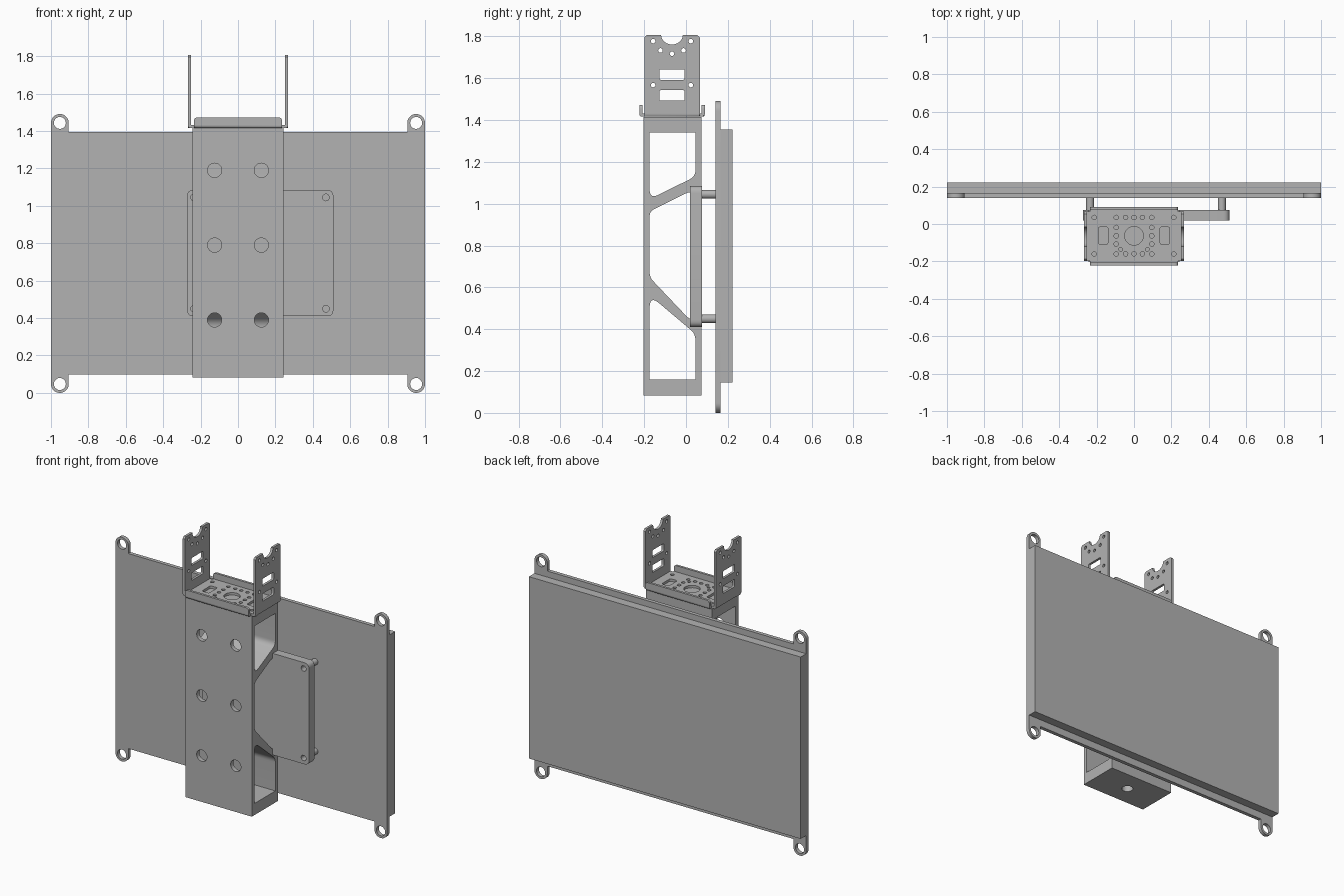
import bpy, bmesh, math
from mathutils import Matrix, Vector

cube = bpy.data.objects.get("Cube")
if cube:
    bpy.data.objects.remove(cube, do_unlink=True)

grey = bpy.data.materials.new("plain_grey")
grey.use_nodes = True
COLOUR = (0.45, 0.45, 0.45, 1)
grey.diffuse_color = COLOUR
grey.node_tree.nodes["Principled BSDF"].inputs["Base Color"].default_value = COLOUR

# Where the outline's u, v and depth directions point
AXES = {
    "x": Matrix(((0, 0, 1), (1, 0, 0), (0, 1, 0))),
    "y": Matrix(((1, 0, 0), (0, 0, 1), (0, 1, 0))),
    "z": Matrix.Identity(3),
}


def circle(u, v, r, n=24):
    return [(u + r * math.cos(math.tau * i / n), v + r * math.sin(math.tau * i / n)) for i in range(n)]


def rounded(corners, steps=6):
    """Polygon of (u, v, cut) corners, each softened over the length cut."""
    out = []
    for i, (u, v, cut) in enumerate(corners):
        p = Vector((u, v))
        if not cut:
            out.append(p)
            continue
        a = p + (Vector(corners[i - 1][:2]) - p).normalized() * cut
        b = p + (Vector(corners[(i + 1) % len(corners)][:2]) - p).normalized() * cut
        for k in range(steps + 1):
            t = k / steps
            out.append(a * (1 - t) ** 2 + p * 2 * t * (1 - t) + b * t ** 2)
    return out


def rect(u0, u1, v0, v1, cut=0):
    return rounded([(u0, v0, cut), (u1, v0, cut), (u1, v1, cut), (u0, v1, cut)])


def extrude(name, outlines, axis, lo, hi):
    """Solid from an outer outline and hole outlines, from lo to hi along axis."""
    curve = bpy.data.curves.new(name, "CURVE")
    curve.dimensions = "2D"
    curve.fill_mode = "BOTH"
    curve.extrude = (hi - lo) / 2
    for pts in outlines:
        spline = curve.splines.new("POLY")
        spline.points.add(len(pts) - 1)
        for sp, p in zip(spline.points, pts):
            sp.co = (p[0], p[1], 0, 1)
        spline.use_cyclic_u = True
    temp = bpy.data.objects.new(name, curve)
    bpy.context.collection.objects.link(temp)
    graph = bpy.context.evaluated_depsgraph_get()
    mesh = bpy.data.meshes.new_from_object(temp.evaluated_get(graph))
    bpy.data.objects.remove(temp, do_unlink=True)
    bm = bmesh.new()
    bm.from_mesh(mesh)
    for v in bm.verts:
        v.co = AXES[axis] @ Vector((v.co.x, v.co.y, v.co.z + (lo + hi) / 2))
    bmesh.ops.remove_doubles(bm, verts=bm.verts, dist=1e-5)
    bmesh.ops.recalc_face_normals(bm, faces=bm.faces)
    bm.to_mesh(mesh)
    bm.free()
    mesh.materials.clear()
    mesh.materials.append(grey)
    obj = bpy.data.objects.new(name, mesh)
    bpy.context.collection.objects.link(obj)
    return obj


def cut(obj, cutters):
    for c in cutters:
        mod = obj.modifiers.new("hole", "BOOLEAN")
        mod.operation = "DIFFERENCE"
        mod.solver = "EXACT"
        mod.object = c
    graph = bpy.context.evaluated_depsgraph_get()
    mesh = bpy.data.meshes.new_from_object(obj.evaluated_get(graph))
    obj.modifiers.clear()
    obj.data = mesh
    for c in cutters:
        bpy.data.objects.remove(c, do_unlink=True)


# Display panel: thin board with four eyelet tabs, thicker screen behind
TAB_X, TAB_R, LOW, HIGH, MID = 0.9525, 0.0475, 0.098, 1.395, 0.7455


def tab(side, end):
    cz = MID + end * (MID - TAB_R)
    root = HIGH if end > 0 else LOW
    pts = [(side * (TAB_X - TAB_R), root)]
    for i in range(17):
        a = math.pi * (1 - i / 16)
        pts.append((side * (TAB_X + TAB_R * math.cos(a)), cz + end * TAB_R * math.sin(a)))
    return pts


board = tab(1, 1) + tab(1, -1)[::-1] + tab(-1, -1) + tab(-1, 1)[::-1]
eyelets = [circle(s * TAB_X, MID + e * (MID - TAB_R), 0.032) for s in (1, -1) for e in (1, -1)]
extrude("panel_board", [board] + eyelets, "y", 0.14, 0.165)
extrude("panel_screen", [rect(-1, 1, 0.146, 1.355)], "y", 0.165, 0.223)

# Column: hollow box with two slanted braces, open at both sides
F, B = -0.174, 0.045
windows = [
    rounded([(F, 1.34, 0), (B, 1.34, 0), (B, 1.13, 0.03), (F, 1.022, 0.045)]),
    rounded([(F, 0.963, 0.025), (B, 1.073, 0.06), (B, 0.417, 0.07), (F, 0.648, 0.025)]),
    rounded([(F, 0.16, 0), (B, 0.16, 0), (B, 0.378, 0.03), (F, 0.563, 0.06)]),
]
column = extrude("column", [rect(-0.202, 0.074, 0.083, 1.415)] + windows, "x", -0.243, 0.243)
cutters = [extrude("hole_cutter", [circle(x, z, 0.038)], "y", -0.3, -0.15)
           for x in (-0.125, 0.125) for z in (0.39, 0.79, 1.19)]
cutters.append(extrude("hole_cutter", [circle(0, -0.065, 0.035)], "z", 0, 0.13))
cut(column, cutters)

# Mounting plate with four standoffs reaching the panel
spots = [(x, z) for x in (-0.235, 0.47) for z in (0.45, 1.045)]
extrude("mounting_plate", [rect(-0.272, 0.51, 0.41, 1.085, 0.035)]
        + [circle(x, z, 0.018, 16) for x, z in spots], "y", 0.018, 0.076)
for x, z in spots:
    extrude("standoff", [circle(x, z, 0.021)], "y", 0.076, 0.14)

# Top bracket base: cross-shaped sheet with a ring of screw holes and two slots
W, N, Y0, Y1 = 0.268, 0.235, -0.199, 0.066
base = [(-W, Y0), (-N, Y0), (-N, -0.223), (N, -0.223), (N, Y0), (W, Y0),
        (W, Y1), (N, Y1), (N, 0.09), (-N, 0.09), (-N, Y1), (-W, Y1)]
holes = [circle(0, -0.063, 0.05)]
for y in (-0.16, 0.035):
    holes += [circle(x, y, 0.012, 12) for x in (-0.213, -0.095, -0.045, 0, 0.045, 0.095, 0.213)]
for s in (-1, 1):
    holes += [circle(s * 0.095, y, 0.012, 12) for y in (-0.108, -0.063, -0.018)]
    holes.append(circle(s * 0.072, -0.136, 0.01, 12))
    holes.append(rect(s * 0.165 - 0.026, s * 0.165 + 0.026, -0.108, -0.016, 0.012))
sheet = extrude("bracket_base", [base] + holes, "z", 1.416, 1.432)

# Soften the folds under the arms and flanges
bm = bmesh.new()
bm.from_mesh(sheet.data)
folds = []
for e in bm.edges:
    a, b = (v.co for v in e.verts)
    at_arm = abs(a.x) > W - 0.001 and abs(a.x - b.x) < 0.001
    at_flange = (a.y < -0.222 or a.y > 0.089) and abs(a.y - b.y) < 0.001
    if max(a.z, b.z) < 1.417 and (at_arm or at_flange):
        folds.append(e)
bmesh.ops.bevel(bm, geom=folds, offset=0.011, segments=3, profile=0.5, affect="EDGES")
bm.to_mesh(sheet.data)
bm.free()

# Low front and back flanges
flange = [rounded([(-N, 1.432, 0), (N, 1.432, 0), (N, 1.473, 0.02), (-N, 1.473, 0.02)])]
extrude("front_flange", flange, "y", -0.223, -0.207)
extrude("back_flange", flange, "y", 0.074, 0.09)

# Two upright arms: notched top, screw holes and two slots
C, TOP = -0.067, 1.807
notch = [(C + 0.052 * math.cos(a), TOP + 0.046 * math.sin(a))
         for a in (-math.pi * i / 12 for i in range(13))]
arm = [(Y0, 1.432), (Y1, 1.432), (Y1, TOP - 0.012), (Y1 - 0.012, TOP)]
arm += notch + [(Y0 + 0.012, TOP), (Y0, TOP - 0.012)]
arm_holes = [circle(C, 1.717, 0.011, 12)]
for s in (-1, 1):
    for dy, z in ((0.09, 1.777), (0.055, 1.733), (0.09, 1.567)):
        arm_holes.append(circle(C + s * dy, z, 0.011, 12))
for z in (1.518, 1.617):
    arm_holes.append(rect(C - 0.06, C + 0.06, z - 0.025, z + 0.025, 0.008))
extrude("left_arm", [arm] + arm_holes, "x", W - 0.016, W)
extrude("right_arm", [arm] + arm_holes, "x", -W, 0.016 - W)

# Smooth round walls, keep edges sharp
for obj in bpy.context.view_layer.objects:
    if obj.type == "MESH" and grey.name in obj.data.materials:
        bpy.ops.object.select_all(action="DESELECT")
        obj.select_set(True)
        bpy.context.view_layer.objects.active = obj
        bpy.ops.object.shade_smooth_by_angle(angle=math.radians(35))
